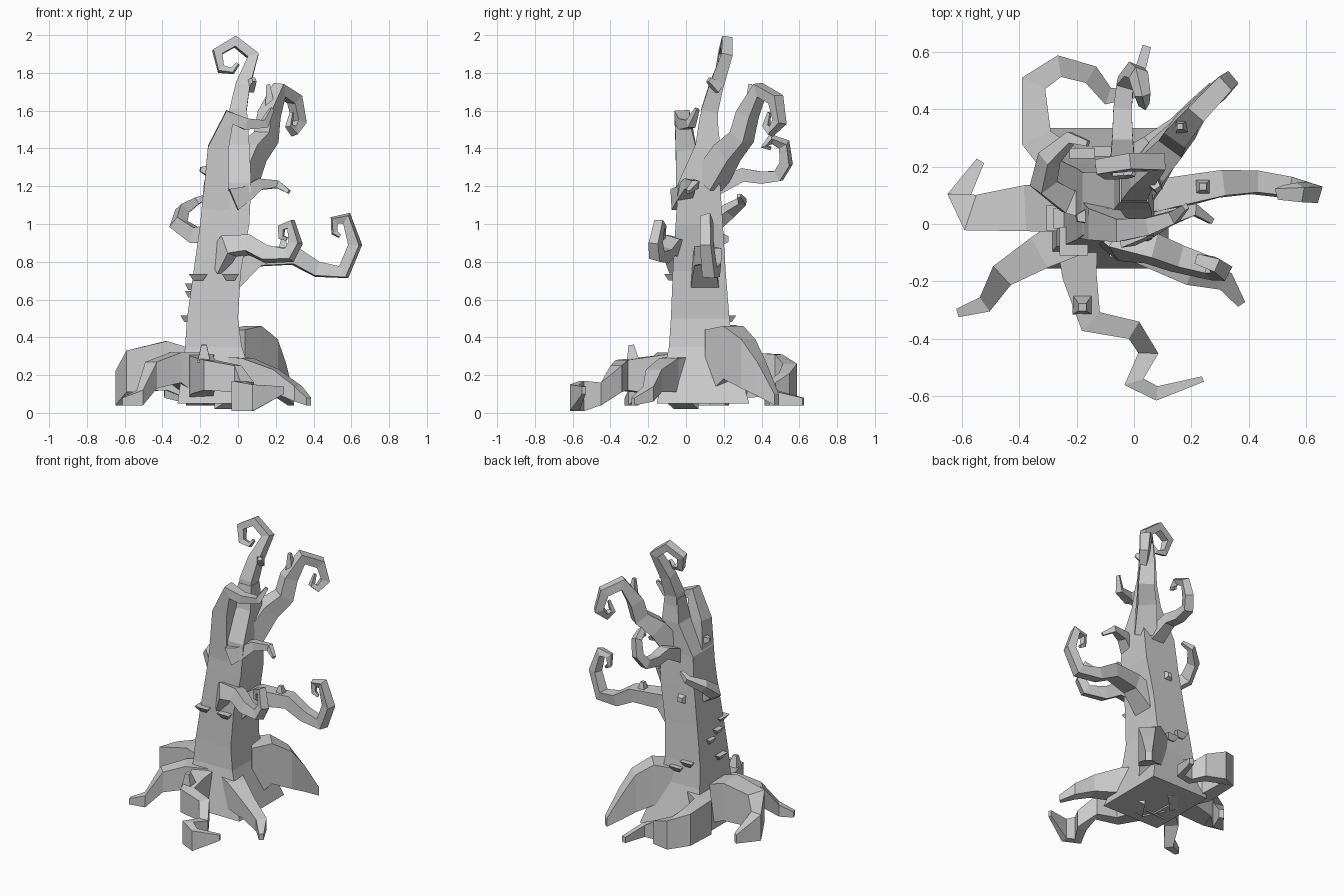
import bpy, bmesh
from mathutils import Vector

Z = Vector((0, 0, 1))


def finish(name, bm):
    bmesh.ops.recalc_face_normals(bm, faces=bm.faces)
    me = bpy.data.meshes.new(name)
    bm.to_mesh(me)
    bm.free()
    ob = bpy.data.objects.new(name, me)
    bpy.context.collection.objects.link(ob)
    return ob


def skin(bm, rings):
    for a, b in zip(rings, rings[1:]):
        n = len(a)
        for i in range(n):
            bm.faces.new((a[i], a[(i + 1) % n], b[(i + 1) % n], b[i]))
    bm.faces.new(rings[0][::-1])
    bm.faces.new(rings[-1])


def limb(name, pts, widths, heights=None):
    """Four-sided tapered tube along a path (half sizes). With heights given,
    the cross-sections stay upright, as for roots."""
    upright = heights is not None
    heights = heights or widths
    p = [Vector(q) for q in pts]
    n = len(p)

    def pick(v, i):
        f = i / (n - 1) * (len(v) - 1)
        k = min(int(f), len(v) - 2)
        return v[k] + (v[k + 1] - v[k]) * (f - k)

    bm = bmesh.new()
    rings, side, last = [], None, None
    for i in range(n):
        a = (p[i] - p[max(i - 1, 0)]).normalized()
        b = (p[min(i + 1, n - 1)] - p[i]).normalized()
        t = (a + b).normalized()
        if upright or side is None:
            side = t.cross(Z)
            if side.length < 0.2:
                side = Vector((0, 1, 0))
        else:
            side = last.rotation_difference(t) @ side
        side = (side - t * side.dot(t)).normalized()
        up = Z if upright else side.cross(t)
        last = t
        w, h = pick(widths, i), pick(heights, i)
        ring = []
        for s, u in ((-1, -1), (1, -1), (1, 1), (-1, 1)):
            v = p[i] + side * s * w + up * u * h
            v.z = max(v.z, 0)
            ring.append(bm.verts.new(v))
        rings.append(ring)
    skin(bm, rings)
    return finish(name, bm)


# Square trunk: z, centre x, centre y, half width, half depth
bm = bmesh.new()
rings = []
for z, x, y, w, d in ((.05, -.1, .09, .22, .245), (.35, -.13, .08, .15, .17),
                      (.5, -.135, .075, .135, .155), (.75, -.11, .07, .125, .14),
                      (1.0, -.07, .07, .13, .125), (1.22, -.055, .07, .125, .11),
                      (1.42, -.005, .115, .065, .065), (1.58, .0, .12, .05, .045)):
    rings.append([bm.verts.new((x + a * w, y + b * d, z))
                  for a, b in ((-1, -1), (1, -1), (1, 1), (-1, 1))])
skin(bm, rings)
finish("trunk", bm)

# Branches with curled tips
limb("spire", [(.0, .12, 1.5), (.0, .125, 1.6), (.025, .16, 1.73), (.08, .215, 1.89),
               (-.015, .215, 1.965), (-.11, .2, 1.91), (-.09, .18, 1.82),
               (-.03, .175, 1.81), (0, .175, 1.85)],
     [.05, .045, .038, .03, .028, .026, .02, .014, .008])
limb("front_fork", [(-.12, .02, 1.08), (-.105, .0, 1.4), (-.045, -.02, 1.565),
                    (.04, -.01, 1.53), (.14, .025, 1.53), (.18, .06, 1.61)],
     [.07, .055, .04, .03, .022, .01])
limb("upper_right_branch", [(.01, .12, 1.22), (.08, .22, 1.38), (.15, .295, 1.46),
                            (.165, .325, 1.58), (.22, .39, 1.71), (.3, .475, 1.66),
                            (.325, .495, 1.54), (.295, .45, 1.49), (.27, .425, 1.52),
                            (.285, .44, 1.59)],
     [.07, .06, .05, .045, .036, .032, .028, .022, .016, .008])
limb("back_branch", [(-.04, .12, 1.18), (-.04, .3, 1.26), (-.04, .4, 1.245), (-.03, .49, 1.255),
                     (0, .53, 1.32), (.015, .52, 1.42), (.03, .45, 1.45),
                     (.035, .415, 1.41), (.035, .45, 1.4)],
     [.05, .036, .032, .03, .028, .025, .02, .014, .008])
limb("right_branch", [(-.04, .1, .72), (.1, .1, .83), (.3, .14, .83), (.42, .145, .76),
                      (.56, .125, .745), (.62, .11, .89), (.575, .11, 1.03),
                      (.51, .11, 1.02), (.51, .11, .955), (.54, .11, .935)],
     [.075, .055, .045, .038, .034, .03, .027, .02, .014, .008])
limb("front_right_branch", [(-.09, .0, .78), (-.04, -.06, .88), (.06, -.085, .89),
                            (.15, -.12, .84), (.27, -.155, .835), (.305, -.16, .9),
                            (.28, -.14, 1.0), (.23, -.125, .98), (.23, -.125, .93),
                            (.26, -.13, .92)],
     [.07, .055, .045, .04, .032, .028, .024, .018, .014, .008])
limb("left_branch", [(-.1, .05, .95), (-.23, .08, .94), (-.315, .14, 1.0),
                     (-.295, .23, 1.07), (-.22, .3, 1.12), (-.16, .28, 1.15)],
     [.05, .042, .036, .03, .02, .01])
limb("small_twig", [(-.03, -.02, 1.13), (.04, -.01, 1.16), (.11, .02, 1.21),
                    (.21, .05, 1.21), (.27, .01, 1.17)], [.06, .04, .03, .02, .01])

# Roots: upright ribbons, deep near the trunk and thin at the tips
limb("left_root", [(-.18, .06, .18), (-.38, .055, .25), (-.57, .04, .22),
                   (-.61, .1, .13), (-.535, .22, .07)],
     [.09, .08, .065, .04, .015], [.14, .13, .11, .09, .03])
limb("front_left_root", [(-.18, -.02, .18), (-.33, -.1, .24), (-.46, -.18, .2),
                         (-.52, -.28, .08), (-.615, -.31, .06)],
     [.08, .06, .045, .03, .015], [.14, .08, .07, .04, .02])
limb("front_root", [(-.2, -.02, .18), (-.19, -.18, .2), (-.15, -.34, .2), (.0, -.37, .18),
                    (.05, -.45, .1), (.0, -.55, .09), (.08, -.59, .08), (.24, -.54, .12)],
     [.075, .06, .045, .035, .035, .035, .025, .01],
     [.14, .1, .08, .07, .06, .08, .07, .02])
limb("front_right_root", [(-.08, .0, .16), (.05, -.09, .2), (.2, -.17, .17),
                          (.32, -.2, .1), (.375, -.28, .06)],
     [.08, .06, .045, .035, .015], [.14, .09, .06, .04, .02])
limb("back_right_root", [(-.02, .17, .26), (.08, .25, .32), (.17, .33, .26),
                         (.22, .4, .18), (.28, .48, .07)],
     [.09, .07, .055, .04, .02], [.18, .14, .13, .09, .03])
limb("back_left_root", [(-.17, .14, .18), (-.34, .3, .2), (-.35, .49, .2),
                        (-.26, .55, .16), (-.15, .52, .13), (-.09, .445, .1),
                        (0, .46, .08), (.045, .62, .06)],
     [.09, .055, .045, .038, .034, .03, .025, .015],
     [.14, .12, .11, .1, .08, .06, .04, .02])

# Shelf fungi: wide flat tops tapering downward
for i, (x, y, z, s) in enumerate(((-.21, -.06, .72, .05), (-.04, -.07, .72, .045),
                                  (-.245, .02, .67, .035), (-.245, .1, .63, .035),
                                  (-.26, .02, .5, .045), (-.18, .22, .5, .045),
                                  (-.1, .225, .45, .045))):
    bm = bmesh.new()
    rings = [[bm.verts.new((x + a * w, y + b * w, h))
              for a, b in ((-1, -1), (1, -1), (1, 1), (-1, 1))]
             for w, h in ((s * .5, z - .02), (s, z + .015))]
    skin(bm, rings)
    finish(f"shelf_fungus_{i + 1}", bm)

# Thorns and broken stubs: base point, tip point, base half size
for i, (a, b, r) in enumerate((((.05, .17, 1.72), (.085, .12, 1.765), .03),
                               ((.17, .34, 1.62), (.16, .34, 1.74), .025),
                               ((.24, .13, .85), (.24, .13, .92), .03),
                               ((-.18, -.28, .27), (-.18, -.29, .36), .035),
                               ((-.15, .03, 1.28), (-.2, .02, 1.29), .03),
                               ((-.11, .17, .92), (-.11, .225, .92), .04))):
    limb(f"thorn_{i + 1}", [a, b], [r, r * .4])
